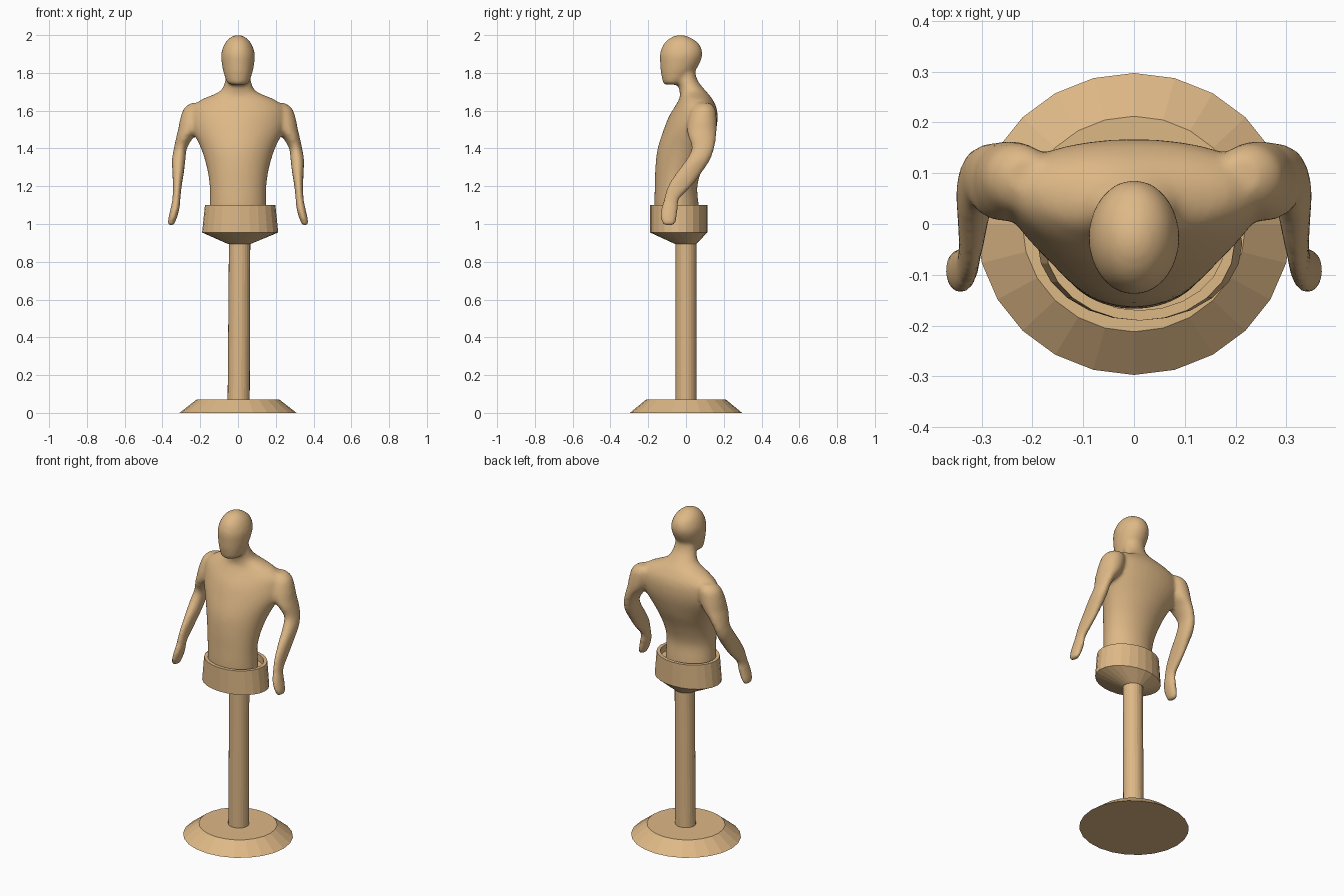
import bpy, bmesh, math

if "Cube" in bpy.data.objects:
    bpy.data.objects.remove(bpy.data.objects["Cube"])

tan = bpy.data.materials.new("tan")
tan.diffuse_color = (0.73, 0.48, 0.24, 1)
tan.use_nodes = True
tan.node_tree.nodes["Principled BSDF"].inputs["Base Color"].default_value = tan.diffuse_color


def spline(rows, steps):
    """Catmull-Rom resampling of a list of ring settings."""
    out = []
    for i in range(len(rows) - 1):
        a, b = rows[max(i - 1, 0)], rows[i]
        c, d = rows[i + 1], rows[min(i + 2, len(rows) - 1)]
        for s in range(steps):
            t = s / steps
            out.append([0.5 * (2 * q + (r - p) * t + (2 * p - 5 * q + 4 * r - u) * t * t
                               + (3 * q - p - 3 * r + u) * t ** 3)
                        for p, q, r, u in zip(a, b, c, d)])
    return out + [list(rows[-1])]


def loft(bm, rows, sides, mirror=1):
    """Rings as (z, x min, x max, y min, y max, back widening), bridged and capped."""
    rings = []
    for z, x0, x1, y0, y1, k in rows:
        ring = []
        for i in range(sides):
            a = 2 * math.pi * i / sides
            x = (x0 + x1) / 2 + (x1 - x0) / 2 * math.cos(a) * (1 + k * math.sin(a))
            y = (y0 + y1) / 2 + (y1 - y0) / 2 * math.sin(a)
            ring.append(bm.verts.new((x * mirror, y, z)))
        rings.append(ring)
    faces = [bm.faces.new(rings[0][::-1]), bm.faces.new(rings[-1])]
    for lo, hi in zip(rings, rings[1:]):
        for i in range(sides):
            j = (i + 1) % sides
            faces.append(bm.faces.new((lo[i], lo[j], hi[j], hi[i])))
    if mirror < 0:
        bmesh.ops.reverse_faces(bm, faces=faces)


def finish(name, bm):
    mesh = bpy.data.meshes.new(name)
    bm.to_mesh(mesh)
    bm.free()
    mesh.materials.append(tan)
    ob = bpy.data.objects.new(name, mesh)
    bpy.context.collection.objects.link(ob)
    return ob


def part(name, rows, sides=24):
    bm = bmesh.new()
    loft(bm, rows, sides)
    return finish(name, bm)


# stand: base plate, pole and waist cup
part("base_plate", [(0, -.31, .31, -.297, .297, 0), (.07, -.22, .22, -.212, .212, 0)])
part("pole", [(.06, -.055, .062, -.055, .055, 0), (.905, -.048, .065, -.055, .055, 0)])
part("waist_cup", [
    (.895, -.055, .068, -.06, .055, 0),
    (.955, -.19, .213, -.19, .113, 0),
    (1.10, -.175, .198, -.19, .113, 0),
    (1.10, -.155, .178, -.17, .093, 0),
    (1.06, -.155, .178, -.17, .093, 0),
])

# body: torso with neck, head and two arms fused into one skin
torso = [(z, -w, w, y0, y1, k) for z, w, y0, y1, k in [
    (1.03, .15, -.16, .07, 0), (1.10, .15, -.167, .067, 0),
    (1.20, .15, -.165, .06, 0), (1.30, .165, -.162, .088, .04),
    (1.40, .195, -.15, .13, .10), (1.50, .24, -.118, .16, .18),
    (1.57, .25, -.09, .167, .2), (1.62, .24, -.06, .16, .15),
    (1.66, .19, -.037, .14, .1), (1.685, .13, -.032, .122, .05),
    (1.71, .088, -.036, .10, 0), (1.76, .068, -.045, .062, 0),
    (1.82, .06, -.05, .045, 0)]]
head = [(z, -w, w, y0, y1, 0) for z, w, y0, y1 in [
    (1.738, .04, -.112, -.035), (1.75, .058, -.122, -.01),
    (1.80, .076, -.133, .04), (1.85, .086, -.137, .072),
    (1.90, .089, -.138, .087), (1.95, .073, -.12, .072),
    (1.982, .048, -.088, .032), (2.0, .016, -.05, -.01)]]
arm = [(1.64, .17, .25, .06, .13, 0), (1.61, .16, .288, .03, .155, 0),
       (1.55, .17, .308, .01, .163, 0), (1.50, .195, .317, .005, .163, 0),
       (1.46, .235, .327, .012, .16, 0), (1.40, .27, .34, .03, .15, 0),
       (1.34, .278, .35, .0, .128, 0), (1.28, .285, .348, -.045, .09, 0),
       (1.20, .298, .345, -.098, .03, 0), (1.13, .305, .348, -.118, -.036, 0),
       (1.08, .31, .358, -.133, -.042, 0), (1.03, .324, .369, -.135, -.048, 0),
       (.992, .34, .374, -.12, -.062, 0)]
bm = bmesh.new()
loft(bm, spline(torso, 4), 40)
loft(bm, spline(head, 4), 32)
for side in (1, -1):
    loft(bm, spline(arm[::-1], 4), 24, side)
body = finish("body", bm)
skin = body.modifiers.new("fuse", 'REMESH')
skin.mode = 'VOXEL'
skin.voxel_size = 0.011
skin.use_smooth_shade = True
soft = body.modifiers.new("soften", 'SMOOTH')
soft.factor = 0.5
soft.iterations = 6
